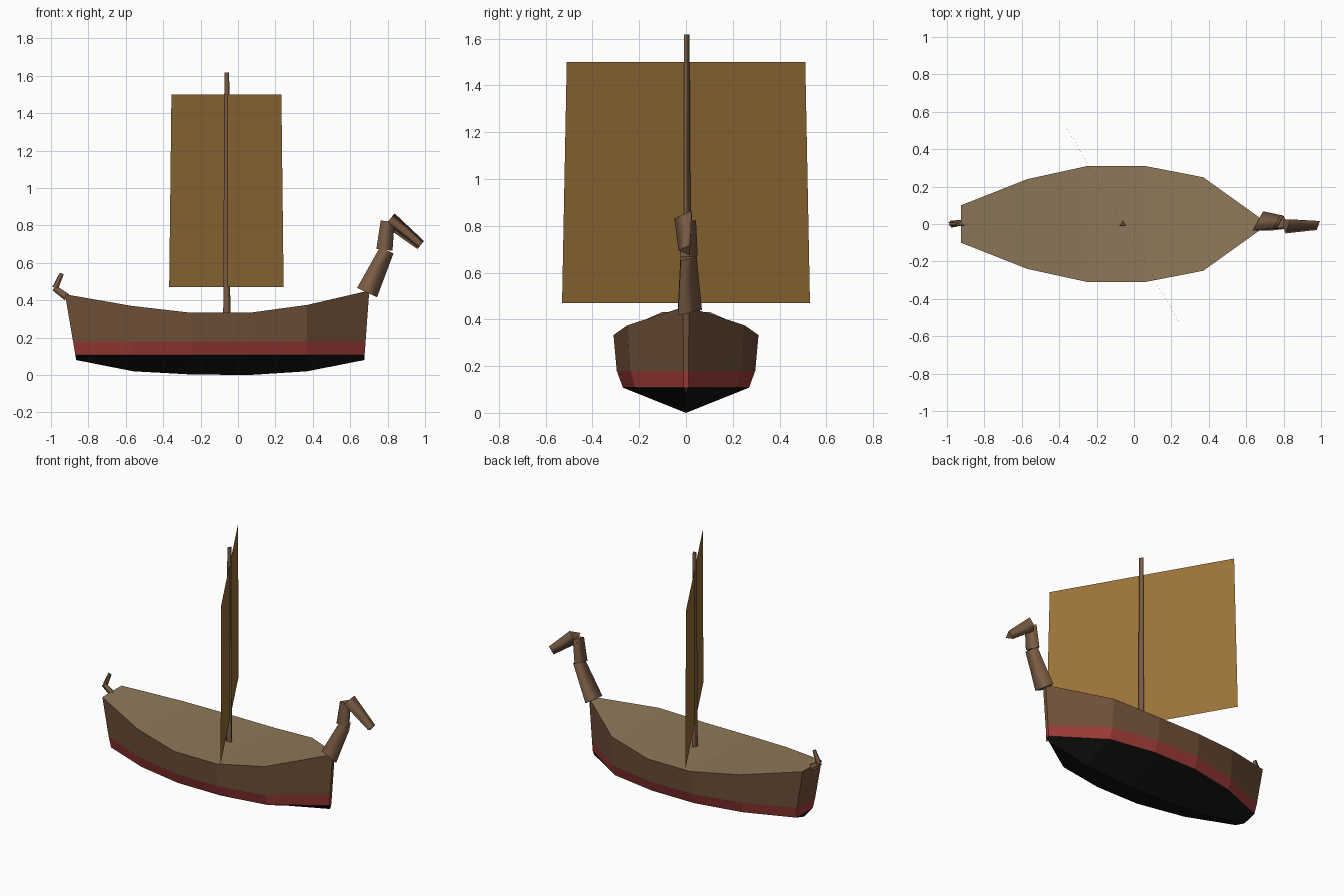
import bpy, bmesh, math
from mathutils import Vector

if "Cube" in bpy.data.objects:
    bpy.data.objects.remove(bpy.data.objects["Cube"])


def material(name, rgb):
    m = bpy.data.materials.new(name)
    m.diffuse_color = (*rgb, 1)
    m.use_nodes = True
    m.node_tree.nodes["Principled BSDF"].inputs["Base Color"].default_value = m.diffuse_color
    return m


PLANK = material("plank_brown", (.16, .082, .042))
RED = material("red_stripe", (.34, .045, .04))
BLACK = material("black_bottom", (.008, .008, .007))
DECK = material("deck_tan", (.27, .19, .10))
WOOD = material("wood", (.20, .11, .06))
CLOTH = material("sail_cloth", (.33, .17, .04))


def finish(bm, name, mats):
    bmesh.ops.recalc_face_normals(bm, faces=bm.faces[:])
    me = bpy.data.meshes.new(name)
    bm.to_mesh(me)
    bm.free()
    for m in mats:
        me.materials.append(m)
    ob = bpy.data.objects.new(name, me)
    bpy.context.collection.objects.link(ob)
    return ob


def tri_spar(name, p0, p1, r0, r1, side=1):
    """Tapered three-sided spar, one corner pointing to side * y."""
    p0, p1 = Vector(p0), Vector(p1)
    u = Vector((0, side, 0))
    v = (p1 - p0).normalized().cross(u)
    bm = bmesh.new()
    rings = []
    for p, r in ((p0, r0), (p1, r1)):
        angles = [math.tau * k / 3 for k in range(3)]
        rings.append([bm.verts.new(p + r * (u * math.cos(a) + v * math.sin(a))) for a in angles])
    for k in range(3):
        j = (k + 1) % 3
        bm.faces.new((rings[0][k], rings[0][j], rings[1][j], rings[1][k])).smooth = True
    for ring in rings:
        cap = bm.faces.new(ring)
        for e in cap.edges:
            e.smooth = False
    return finish(bm, name, [WOOD])


# Hull: stations of (rim x, rim half width, rim z, keel x, keel z)
stations = [(-.925, .10, .432, -.865, .08), (-.57, .24, .37, -.56, .02),
            (-.25, .31, .333, -.25, .003), (.06, .31, .333, .06, .0),
            (.37, .25, .375, .37, .02), (.702, .012, .452, .675, .08)]
bm = bmesh.new()
loops = []
for xt, w, zt, xk, zk in stations:
    half = []
    for z, f in ((zt, 1), (.18, .955), (.108, .87)):
        half.append((xt + (xk - xt) * (zt - z) / (zt - zk), w * f, z))
    ring = half + [(xk, 0, zk)] + [(x, -y, z) for x, y, z in reversed(half)]
    loops.append([bm.verts.new(c) for c in ring])
bands = [0, 1, 2, 2, 1, 0, 3]          # plank, stripe, bottom, mirrored, then deck
for a, b in zip(loops, loops[1:]):
    for k in range(7):
        j = (k + 1) % 7
        bm.faces.new((a[k], a[j], b[j], b[k])).material_index = bands[k]
# Transom and stem
for end in (loops[0], loops[-1]):
    for k in range(2):
        bm.faces.new((end[k], end[k + 1], end[5 - k], end[6 - k])).material_index = k
    bm.faces.new(end[2:5]).material_index = 2
finish(bm, "hull", [PLANK, RED, BLACK, DECK])

# Mast
tri_spar("mast", (-.06, 0, .32), (-.06, 0, 1.617), .022, .015)

# Sail: single turned sheet
bm = bmesh.new()
corners = [(-.368, .53, .47), (.244, -.53, .47), (.232, -.51, 1.5), (-.356, .51, 1.5)]
bm.faces.new([bm.verts.new(c) for c in corners])
finish(bm, "sail", [CLOTH])

# Carved figurehead at the bow
tri_spar("figurehead_lower_neck", (.69, 0, .441), (.795, 0, .667), .068, .046)
tri_spar("figurehead_upper_neck", (.783, 0, .67), (.80, 0, .822), .050, .043)
tri_spar("figurehead_head", (.81, 0, .831), (.977, 0, .695), .050, .032, -1)

# Curled tail at the stern
tri_spar("tail_base", (-.915, 0, .416), (-.982, 0, .466), .023, .018)
tri_spar("tail_tip", (-.977, 0, .465), (-.942, 0, .543), .019, .013, -1)
